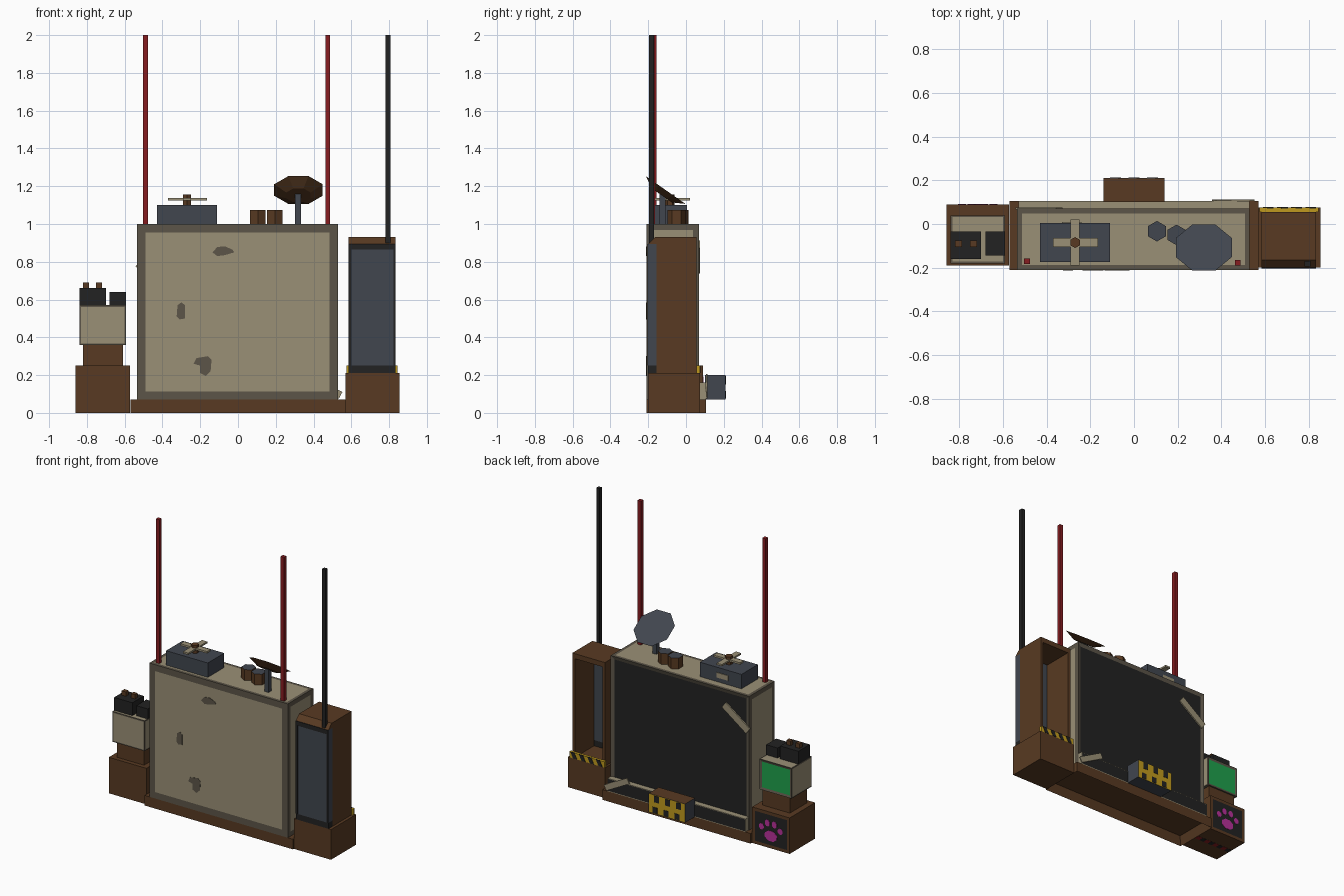
import bpy, bmesh, math
from mathutils import Vector, Matrix

if "Cube" in bpy.data.objects:
    bpy.data.objects.remove(bpy.data.objects["Cube"])


def colour(name, hexcode):
    m = bpy.data.materials.new(name)
    lin = [((int(hexcode[i:i + 2], 16) / 255 + 0.055) / 1.055) ** 2.4 for i in (0, 2, 4)]
    m.diffuse_color = (*lin, 1)
    m.use_nodes = True
    m.node_tree.nodes["Principled BSDF"].inputs["Base Color"].default_value = m.diffuse_color
    return m


BROWN = colour("brown", "583A22")
TAN = colour("tan", "9A9076")
TAUPE = colour("taupe", "5C5548")
SLATE = colour("slate", "41464F")
BLACK = colour("black", "222222")
RED = colour("red", "861C20")
YELLOW = colour("yellow", "C09A1E")
GREEN = colour("green", "1FA04C")
MAGENTA = colour("magenta", "B8309A")

DIRS = {"+x": (1, 0, 0), "-x": (-1, 0, 0), "+y": (0, 1, 0),
        "-y": (0, -1, 0), "+z": (0, 0, 1), "-z": (0, 0, -1)}


def finish(name, bm, mats):
    bmesh.ops.recalc_face_normals(bm, faces=bm.faces)
    me = bpy.data.meshes.new(name)
    bm.to_mesh(me)
    bm.free()
    for m in mats:
        me.materials.append(m)
    ob = bpy.data.objects.new(name, me)
    bpy.context.collection.objects.link(ob)
    return ob


def box(name, x, y, z, mat, insets=None, tilt=0):
    """Box from (min, max) ranges; insets = {dir: (border, depth, material)};
    tilt turns it about its own y axis."""
    bm = bmesh.new()
    c = Vector(((x[0] + x[1]) / 2, (y[0] + y[1]) / 2, (z[0] + z[1]) / 2))
    size = Vector((x[1] - x[0], y[1] - y[0], z[1] - z[0]))
    bmesh.ops.create_cube(bm, size=1, matrix=Matrix.Translation(c)
                          @ Matrix.Rotation(tilt, 4, 'Y') @ Matrix.Diagonal((*size, 1)))
    bm.normal_update()
    mats = [mat]
    for d, (border, depth, m) in (insets or {}).items():
        face = max(bm.faces, key=lambda f: (round(f.normal.dot(Vector(DIRS[d])), 3), f.calc_area()))
        bmesh.ops.inset_individual(bm, faces=[face], thickness=border, depth=depth)
        mats.append(m)
        face.material_index = len(mats) - 1
        bm.normal_update()
    return finish(name, bm, mats)


def prism(name, sides, r1, r2, depth, matrix, mat, cap=None):
    """Upright prism or frustum, with the +z cap in its own colour."""
    bm = bmesh.new()
    bmesh.ops.create_cone(bm, cap_ends=True, segments=sides, radius1=r1, radius2=r2, depth=depth)
    bm.normal_update()
    for f in bm.faces:
        f.material_index = 1 if cap and f.normal.z > 0.9 else 0
    bm.transform(matrix)
    return finish(name, bm, [mat, cap or mat])


def plate(name, pts, y, mat):
    """Thin plate from x,z points, lying on the back at y."""
    bm = bmesh.new()
    f = bm.faces.new([bm.verts.new((px, y, pz)) for px, pz in pts])
    ext = bmesh.ops.extrude_face_region(bm, geom=[f])["geom"]
    bmesh.ops.translate(bm, vec=(0, 0.006, 0), verts=[v for v in ext if isinstance(v, bmesh.types.BMVert)])
    return finish(name, bm, [mat])


# Base plinth, hollow underneath
box("base_plinth", (-0.57, 0.57), (-0.21, 0.105), (0, 0.07), BROWN, {"-z": (0.03, -0.06, BROWN)})

# Main cabinet with painted panels and a recessed screen on the back
box("main_cabinet", (-0.535, 0.53), (-0.21, 0.07), (0.07, 1.0), TAUPE,
    {"-y": (0.063, 0, TAN), "+x": (0.045, 0, TAN), "-x": (0.045, 0, TAN),
     "+z": (0.03, 0, TAN), "+y": (0.035, -0.008, BLACK)})
box("screen_ledge", (-0.53, 0.53), (0.065, 0.105), (0.07, 0.16), TAN, {"+y": (0.006, 0, BLACK)})

# Worn patches on the cabinet front
wear = {"wear_top": [(-0.135, 0.85), (-0.11, 0.83), (-0.07, 0.835), (-0.02, 0.85),
                     (-0.03, 0.865), (-0.07, 0.882), (-0.11, 0.878)],
        "wear_middle": [(-0.325, 0.51), (-0.31, 0.495), (-0.28, 0.5), (-0.28, 0.57),
                        (-0.3, 0.585), (-0.32, 0.57)],
        "wear_bottom": [(-0.2, 0.21), (-0.17, 0.195), (-0.145, 0.22), (-0.14, 0.28),
                        (-0.16, 0.3), (-0.22, 0.29), (-0.235, 0.26), (-0.2, 0.25)]}
for n, pts in wear.items():
    plate(n, pts, -0.2125, TAUPE)

# Tape strips on the screen side
box("tape_upper", (-0.55, -0.32), (0.066, 0.075), (0.8, 0.85), TAN, tilt=-math.radians(36))
box("tape_lower", (0.355, 0.555), (0.105, 0.113), (0.12, 0.16), TAN, tilt=math.radians(28))

# Control box with hazard paint
box("control_box", (-0.14, 0.14), (0.1, 0.21), (0.07, 0.2), SLATE,
    {"+z": (0.001, 0, BROWN), "+y": (0.001, 0, YELLOW)})
for i in range(3):
    cx = -0.085 + i * 0.085
    box(f"hazard_notch_top_{i}", (cx - 0.025, cx + 0.012), (0.205, 0.212), (0.15, 0.195), BLACK)
    box(f"hazard_notch_bottom_{i}", (cx - 0.012, cx + 0.025), (0.205, 0.212), (0.075, 0.115), BLACK)

# Tower on the right: foot, open-backed shell, front panel
box("tower_foot", (0.57, 0.855), (-0.2, 0.075), (0, 0.21), BROWN)
for n, x0 in (("left", 0.585), ("right", 0.815)):
    box(f"tower_wall_{n}", (x0, x0 + 0.02), (-0.157, 0.055), (0.21, 0.9), BROWN)
bm = bmesh.new()
roof = [(-0.2, 0.895), (0.055, 0.895), (0.055, 0.93), (-0.165, 0.93)]
f = bm.faces.new([bm.verts.new((0.585, a, b)) for a, b in roof])
ext = bmesh.ops.extrude_face_region(bm, geom=[f])["geom"]
bmesh.ops.translate(bm, vec=(0.25, 0, 0), verts=[v for v in ext if isinstance(v, bmesh.types.BMVert)])
finish("tower_roof", bm, [BROWN])
box("tower_panel", (0.585, 0.835), (-0.2, -0.155), (0.25, 0.895), SLATE)
box("tower_panel_foot", (0.585, 0.835), (-0.2, -0.155), (0.21, 0.25), BLACK)
for n, x, z in (("left", (0.585, 0.6), (0.25, 0.895)), ("right", (0.822, 0.835), (0.25, 0.895)),
                ("top", (0.6, 0.822), (0.865, 0.895))):
    box(f"tower_panel_edge_{n}", x, (-0.203, -0.199), z, BLACK)

# Hazard strip across the tower opening
box("tower_sill", (0.575, 0.845), (0.055, 0.075), (0.21, 0.25), YELLOW)
for i in range(4):
    a = 0.59 + i * 0.065
    plate(f"sill_stripe_{i}", [(a, 0.211), (a + 0.03, 0.211), (a + 0.05, 0.251), (a + 0.02, 0.251)], 0.071, BLACK)

# Left stand and small monitor
box("stand_foot", (-0.86, -0.572), (-0.19, 0.09), (0, 0.25), BROWN, {"+y": (0.03, 0, BLACK)})
box("stand_neck", (-0.82, -0.61), (-0.16, 0.03), (0.25, 0.36), BROWN)
box("small_monitor", (-0.84, -0.592), (-0.18, 0.04), (0.36, 0.57), TAUPE,
    {"-y": (0.012, 0, TAN), "+x": (0.012, 0, TAN), "-x": (0.012, 0, TAN),
     "+z": (0.012, 0, TAN), "+y": (0.022, -0.005, GREEN)})
box("monitor_pack_large", (-0.84, -0.7), (-0.16, -0.035), (0.57, 0.66), BLACK)
box("monitor_pack_small", (-0.68, -0.592), (-0.145, -0.035), (0.57, 0.64), BLACK)
for i, cx in enumerate((-0.805, -0.735)):
    box(f"pack_knob_{i}", (cx - 0.016, cx + 0.016), (-0.105, -0.075), (0.66, 0.69), BROWN)

# Painted paw shape on the stand
for i, (px, pz, rx, rz) in enumerate(((0, 0.085, 0.05, 0.038), (-0.072, 0.135, 0.02, 0.022),
                                      (-0.027, 0.17, 0.02, 0.024), (0.027, 0.17, 0.02, 0.024),
                                      (0.072, 0.135, 0.02, 0.022))):
    plate(f"paw_pad_{i}", [(-0.716 + px + rx * math.cos(k * math.pi / 4 + 0.4),
                            pz + rz * math.sin(k * math.pi / 4 + 0.4)) for k in range(8)], 0.086, MAGENTA)

# Striped strip under the stand
for i in range(8):
    a = -0.856 + i * 0.035
    box(f"under_stripe_{i}", (a, a + 0.035), (-0.07, -0.035), (0, 0.004), RED if i % 2 else BLACK).location.z = -0.001

# Fan unit on the roof
box("fan_housing", (-0.43, -0.11), (-0.175, 0.005), (1.0, 1.1), SLATE,
    {"-y": (0.006, 0, SLATE), "+z": (0.01, 0, SLATE)})
box("fan_label", (-0.33, -0.24), (0.003, 0.009), (1.03, 1.065), TAN)
box("fan_blade_long", (-0.37, -0.165), (-0.105, -0.065), (1.125, 1.138), TAN)
box("fan_blade_cross", (-0.29, -0.25), (-0.19, 0.02), (1.125, 1.137), TAN)
prism("fan_hub", 6, 0.025, 0.025, 0.055, Matrix.Translation((-0.27, -0.085, 1.1275)), BROWN)

# Hexagonal cans
for i, (cx, cy) in enumerate(((0.105, -0.033), (0.195, -0.05))):
    prism(f"roof_can_{i}", 6, 0.047, 0.047, 0.075, Matrix.Translation((cx, cy, 1.0375)), BROWN, SLATE)

# Dish on its pole, tilted toward the back
box("dish_pole", (0.303, 0.333), (-0.14, -0.108), (1.0, 1.165), SLATE)
tilt = Matrix.Rotation(-math.radians(35), 4, 'X') @ Matrix.Rotation(math.pi / 8, 4, 'Z')
prism("dish", 8, 0.07, 0.139, 0.035,
      Matrix.Translation((0.32, -0.108, 1.18)) @ tilt @ Matrix.Translation((0, 0, -0.0175)), BROWN, SLATE)

# Antennas
for n, cx, cy, z0, m in (("left", -0.49, -0.17, 1.0, RED), ("right", 0.475, -0.178, 1.0, RED),
                         ("tower", 0.795, -0.182, 0.9, BLACK)):
    box(f"antenna_{n}", (cx - 0.013, cx + 0.013), (cy - 0.013, cy + 0.013), (z0, 2.0), m)
